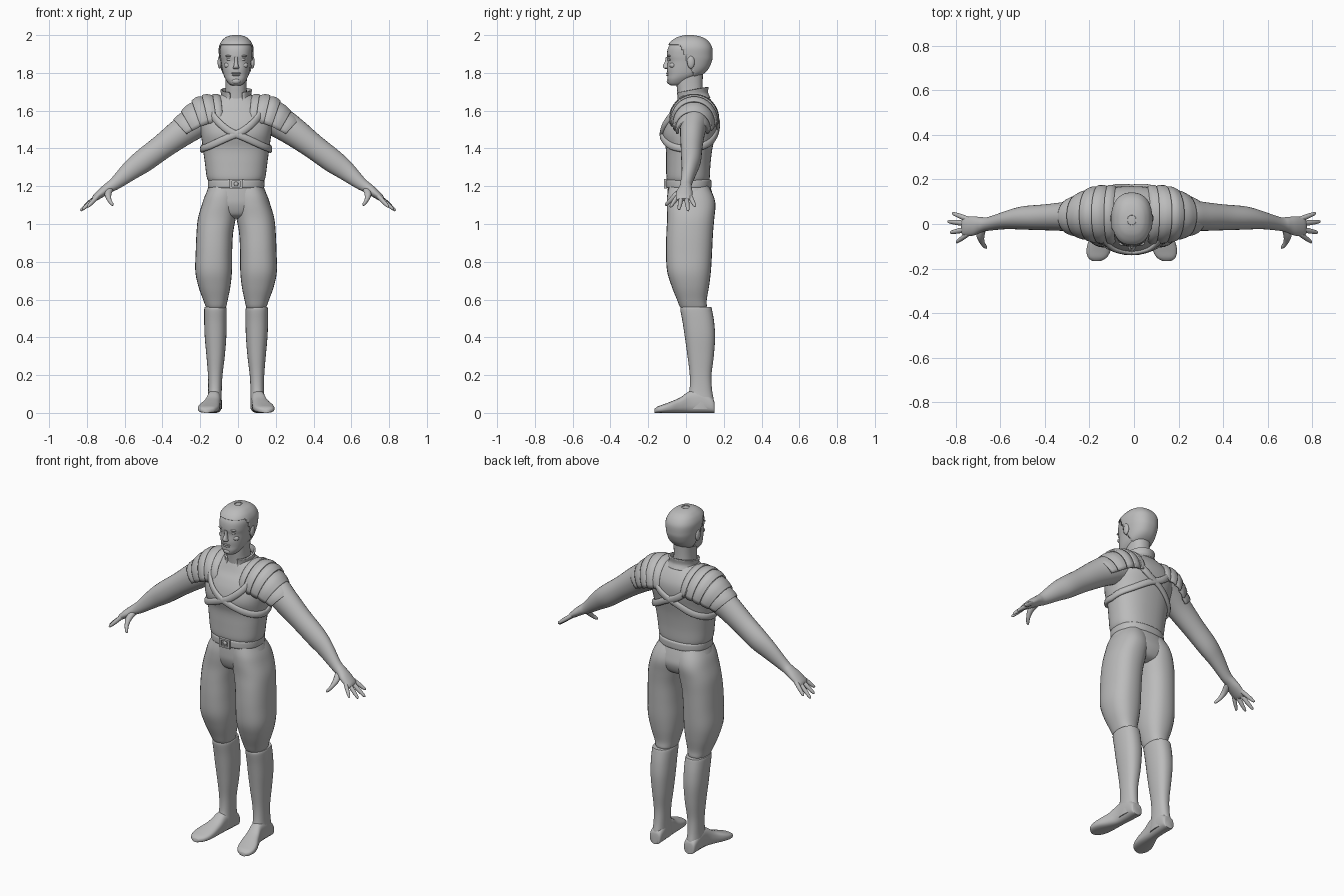
import bpy, bmesh, math
from mathutils import Vector

CX = -0.01          # body centre line
SIDES = (("left", 1), ("right", -1))
grey = bpy.data.materials.new("plain grey")
grey.diffuse_color = (0.5, 0.5, 0.5, 1)


def finish(name, bm, thick=0):
    bmesh.ops.recalc_face_normals(bm, faces=bm.faces)
    me = bpy.data.meshes.new(name)
    bm.to_mesh(me)
    bm.free()
    me.materials.append(grey)
    ob = bpy.data.objects.new(name, me)
    bpy.context.collection.objects.link(ob)
    if thick:
        m = ob.modifiers.new("thickness", "SOLIDIFY")
        m.thickness, m.offset = thick, 0
    for o in bpy.context.selected_objects:
        o.select_set(False)
    ob.select_set(True)
    bpy.context.view_layer.objects.active = ob
    bpy.ops.object.shade_smooth_by_angle(angle=math.radians(50))
    return ob


def spline(keys, steps):
    """Smooth curve through tuples of numbers."""
    out = []
    k = [keys[0]] + list(keys) + [keys[-1]]
    for i in range(1, len(k) - 2):
        for j in range(steps):
            t = j / steps
            out.append([0.5 * (2 * b + (c - a) * t + (2 * a - 5 * b + 4 * c - d) * t * t
                               + (3 * b - a - 3 * c + d) * t ** 3)
                        for a, b, c, d in zip(*k[i - 1:i + 3])])
    return out + [list(keys[-1])]


def grid(name, rows, ring=True, loop=False, cap=True, keep=None, thick=0):
    bm = bmesh.new()
    vs = [[bm.verts.new(p) for p in r] for r in rows]
    n = len(vs[0])
    for i in range(len(vs) if loop else len(vs) - 1):
        a, b = vs[i], vs[(i + 1) % len(vs)]
        for j in range(n if ring else n - 1):
            k = (j + 1) % n
            bm.faces.new((a[j], a[k], b[k], b[j]))
    if cap and not loop:
        bm.faces.new(vs[0])
        bm.faces.new(vs[-1])
    if keep:
        bad = [f for f in bm.faces if not keep(f.calc_center_median())]
        bmesh.ops.delete(bm, geom=bad, context="FACES")
    return finish(name, bm, thick)


def sq(v, e):
    return math.copysign(abs(v) ** e, v)


def upright(k, a, e=0.85):          # key: z, centre x, half width, front y, back y
    z, cx, hw, f, b = k
    return Vector((cx + hw * sq(math.cos(a), e), (f + b) / 2 + (b - f) / 2 * sq(math.sin(a), e), z))


def footring(k, a):                 # key: y, centre x, half width, top z
    y, cx, hw, top = k
    return Vector((cx + hw * sq(math.cos(a), .8), y, top / 2 * (1 + sq(math.sin(a), .7))))


def padring(k, a):                  # key: base x y z, up x z, half depth
    return Vector((k[0] + k[3] * math.sin(a), k[1] - k[5] * math.cos(a), k[2] + k[4] * math.sin(a)))


def limb(u, v):                     # key: x y z, radius along u, radius along v
    u, v = Vector(u).normalized(), Vector(v).normalized()
    return lambda k, a: Vector(k[:3]) + u * k[3] * math.cos(a) + v * k[4] * math.sin(a)


def loft(name, keys, fn=upright, s=1, shift=CX, n=28, steps=5, arc=None, **kw):
    lo, hi = arc or (0, 2 * math.pi)
    angles = [lo + (hi - lo) * i / (n - 1 if arc else n) for i in range(n)]
    rows = [[Vector((s * p.x + shift, p.y, p.z)) for p in (fn(k, a) for a in angles)]
            for k in spline(keys, steps)]
    return grid(name, rows, ring=not arc, cap=not (arc or kw.get("keep")), **kw)


def ball(name, loc, size):
    bm = bmesh.new()
    bmesh.ops.create_uvsphere(bm, u_segments=16, v_segments=10, radius=1)
    for v in bm.verts:
        v.co = Vector(v.co[i] * size[i] + loc[i] for i in range(3))
    return finish(name, bm)


# Torso shirt, hips, belt
TORSO = [(1.225, 0, .146, -.098, .122), (1.25, 0, .156, -.104, .126), (1.32, 0, .165, -.105, .13),
         (1.4, 0, .176, -.107, .14), (1.47, 0, .186, -.125, .155), (1.53, 0, .195, -.115, .168),
         (1.58, 0, .19, -.092, .168), (1.62, 0, .165, -.065, .155), (1.66, 0, .115, -.045, .13),
         (1.69, 0, .07, -.03, .1)]
loft("shirt", TORSO, n=40)
loft("hips", [(1.22, 0, .138, -.095, .122), (1.15, 0, .163, -.098, .143), (1.1, 0, .172, -.095, .15),
              (1.05, 0, .14, -.075, .13), (1.03, 0, .08, -.04, .09)], n=40)
loft("belt", [(1.19, 0, .144, -.1, .129), (1.195, 0, .149, -.106, .134), (1.212, 0, .15, -.107, .135),
              (1.23, 0, .149, -.106, .134), (1.235, 0, .144, -.1, .129)], n=40, steps=3)

# Belt buckle: square frame with a tongue plate
frame = []
for dx, dz in ((-1, -1), (1, -1), (1, 1), (-1, 1)):
    x, z = dx * .03, dz * .022
    frame.append([(CX + x * q, y, 1.212 + z * q) for q, y in
                  ((1.15, -.1), (1.15, -.117), (.72, -.117), (.72, -.1))])
grid("buckle_frame", frame, loop=True)
ball("buckle_tongue", (CX, -.108, 1.212), (.012, .007, .012))

# Neck and open standing collar
loft("neck", [(1.63, 0, .07, -.04, .1), (1.69, 0, .058, -.045, .09), (1.74, 0, .056, -.05, .088),
              (1.8, 0, .058, -.05, .09)])


def collar(k, a):                   # front end sits lower than the nape
    p = upright(k, a, 1)
    p.z += .18 * (p.y - .06)
    return p


loft("collar", [(1.655, 0, .088, -.052, .126), (1.685, 0, .076, -.048, .113), (1.715, 0, .08, -.052, .116)],
     collar, arc=(math.radians(-65), math.radians(245)), thick=.009)

# Head, hair shell and face
HEAD = [(1.733, 0, .022, -.078, -.03), (1.742, 0, .038, -.092, -.005), (1.765, 0, .055, -.098, .03),
        (1.79, 0, .067, -.098, .08), (1.82, 0, .074, -.1, .112), (1.86, 0, .08, -.097, .13),
        (1.89, 0, .084, -.101, .134), (1.93, 0, .085, -.096, .132), (1.96, 0, .074, -.078, .116),
        (1.98, 0, .056, -.052, .092), (1.99, 0, .038, -.028, .066), (1.996, 0, .014, 0, .034)]
loft("head", HEAD, n=40)
loft("hair", [(z + .002, 0, w + .005, f - .004, b + .005) for z, _, w, f, b in HEAD], n=64, steps=8,
     keep=lambda p: p.z > 1.775 and p.z > 1.948 - 2.2 * max(0, p.y + .03), thick=.004)
loft("nose", [(1.885, 0, .009, -.107, -.08), (1.86, 0, .009, -.112, -.08), (1.838, 0, .013, -.123, -.08),
              (1.826, 0, .017, -.119, -.08), (1.82, 0, .01, -.106, -.08)], n=14)
for nm, z, w in (("upper_lip", 1.798, .026), ("lower_lip", 1.788, .021)):
    ball(nm, (CX, -.096, z), (w, .009, .005))
ball("chin", (CX, -.088, 1.756), (.024, .014, .016))
for nm, s in SIDES:
    ball(nm + "_eye", (CX + s * .034, -.085, 1.871), (.017, .008, .007))
    ball(nm + "_brow", (CX + s * .034, -.088, 1.889), (.024, .010, .006))
    ball(nm + "_cheek", (CX + s * .042, -.07, 1.84), (.022, .017, .016))
    ball(nm + "_ear", (CX + s * .087, .026, 1.857), (.011, .02, .034))


# Crossed straps that follow the shirt surface
def shirt_key(z):
    for a, b in zip(TORSO, TORSO[1:]):
        if z <= b[0]:
            t = (z - a[0]) / (b[0] - a[0])
            return [p + (q - p) * t for p, q in zip(a, b)]
    return TORSO[-1]


def strap(name, s):
    path = spline([(180, 1.395), (225, 1.415), (270, 1.475), (298, 1.55), (320, 1.62), (340, 1.65),
                   (380, 1.65), (405, 1.61), (425, 1.56), (450, 1.50), (490, 1.43), (540, 1.395)], 6)[:-1]
    pts, rows = [], []
    for d, z in path:
        a = math.radians(d)
        out = Vector((math.cos(a), math.sin(a), 0))
        pts.append((upright(shirt_key(z), a) + out * .005, out))
    for i, (p, out) in enumerate(pts):
        t = (pts[(i + 1) % len(pts)][0] - pts[i - 1][0]).normalized()
        w = t.cross(out).normalized()
        o = w.cross(t)
        ring = [p + w * .019 * sq(math.cos(q), .8) + o * .011 * math.sin(q)
                for q in (j * math.pi / 6 for j in range(12))]
        rows.append([Vector((s * v.x + CX, v.y, v.z)) for v in ring])
    grid(name, rows, loop=True)


PAD = spline([(.072, .042, 1.56, .012, .118, .122), (.17, .043, 1.54, .035, .122, .115),
              (.268, .034, 1.485, .057, .062, .074)], 10)
N = (.57, 0, .82)
for nm, s in SIDES:
    strap(nm + "_strap", s)

    # Overlapping shoulder plates, each bulging over the next
    for i in range(5):
        a, m, b = (list(PAD[i * 4 + d]) for d in (0, 2, 4))
        for key, g in ((a, .98), (m, 1.05), (b, 1.05)):
            key[3:] = [v * g for v in key[3:]]
        loft(f"{nm}_shoulder_plate_{i + 1}", [a, m, b], padring, s, n=20, steps=4,
             arc=(-.12, math.pi + .12), thick=.011)

    # Arm with palm
    loft(nm + "_arm", [(.13, .05, 1.56, .07, .08), (.22, .045, 1.535, .082, .074), (.3, .035, 1.485, .076, .066),
                       (.4, .03, 1.41, .066, .058), (.5, .027, 1.335, .062, .052), (.57, .018, 1.283, .052, .041),
                       (.65, .001, 1.215, .034, .031), (.685, -.003, 1.192, .028, .034),
                       (.72, -.009, 1.167, .024, .043), (.757, -.012, 1.138, .017, .042),
                       (.77, -.013, 1.128, .008, .034)], limb(N, (0, 1, 0)), s, 0)
    # Fingers and thumb
    for fn, y, tip in (("index", -.042, (.797, -.082, 1.09)), ("middle", -.022, (.824, -.038, 1.076)),
                       ("ring", .001, (.835, .011, 1.07)), ("little", .02, (.814, .048, 1.093))):
        base = Vector((.74, y, 1.15))
        d = Vector(tip) - base
        loft(f"{nm}_{fn}_finger", [(*(base + d * t), r, r) for t, r in
                                   ((0, .012), (.5, .012), (.85, .009), (.97, .006), (1, .002))],
             limb(N, (0, 1, 0)), s, 0, n=12, steps=3)
    loft(nm + "_thumb", [(.675, -.005, 1.19, .018, .018), (.688, -.05, 1.158, .018, .015),
                         (.682, -.08, 1.128, .012, .012), (.668, -.102, 1.106, .009, .009),
                         (.663, -.109, 1.098, .003, .003)], limb((1, 0, 0), (0, .68, -.73)), s, 0, n=14)

    # Baggy trouser leg: z, inner x, outer x, front y, back y
    leg = [(1.2, -.01, .14, -.09, .12), (1.15, -.01, .165, -.1, .145), (1.1, -.008, .182, -.102, .156),
           (1.03, .002, .202, -.1, .15), (.95, .016, .21, -.104, .143), (.85, .021, .214, -.106, .138),
           (.75, .022, .216, -.1, .132), (.67, .03, .2, -.076, .122), (.6, .044, .175, -.048, .11),
           (.565, .052, .162, -.034, .11), (.55, .058, .155, -.022, .105)]
    loft(nm + "_trouser_leg", [(z, (i + o) / 2, (o - i) / 2, f, b) for z, i, o, f, b in leg], s=s)

    # Boot shaft and foot
    boot = [(.56, .054, .166, -.027, .134), (.545, .05, .169, -.03, .138), (.48, .05, .169, -.018, .149),
            (.4, .052, .166, -.006, .154), (.3, .06, .157, .008, .147), (.2, .072, .149, .02, .135),
            (.12, .076, .148, .018, .138), (.06, .076, .152, .0, .148), (.02, .076, .152, .0, .146)]
    loft(nm + "_boot_shaft", [(z, (i + o) / 2, (o - i) / 2, f, b) for z, i, o, f, b in boot], s=s)
    loft(nm + "_foot", [(.151, .113, .025, .05), (.14, .113, .036, .08), (.08, .114, .038, .12),
                        (.02, .118, .037, .115), (-.03, .128, .044, .082), (-.08, .141, .054, .06),
                        (-.12, .149, .054, .045), (-.15, .154, .042, .034), (-.166, .157, .02, .022)],
         footring, s)
